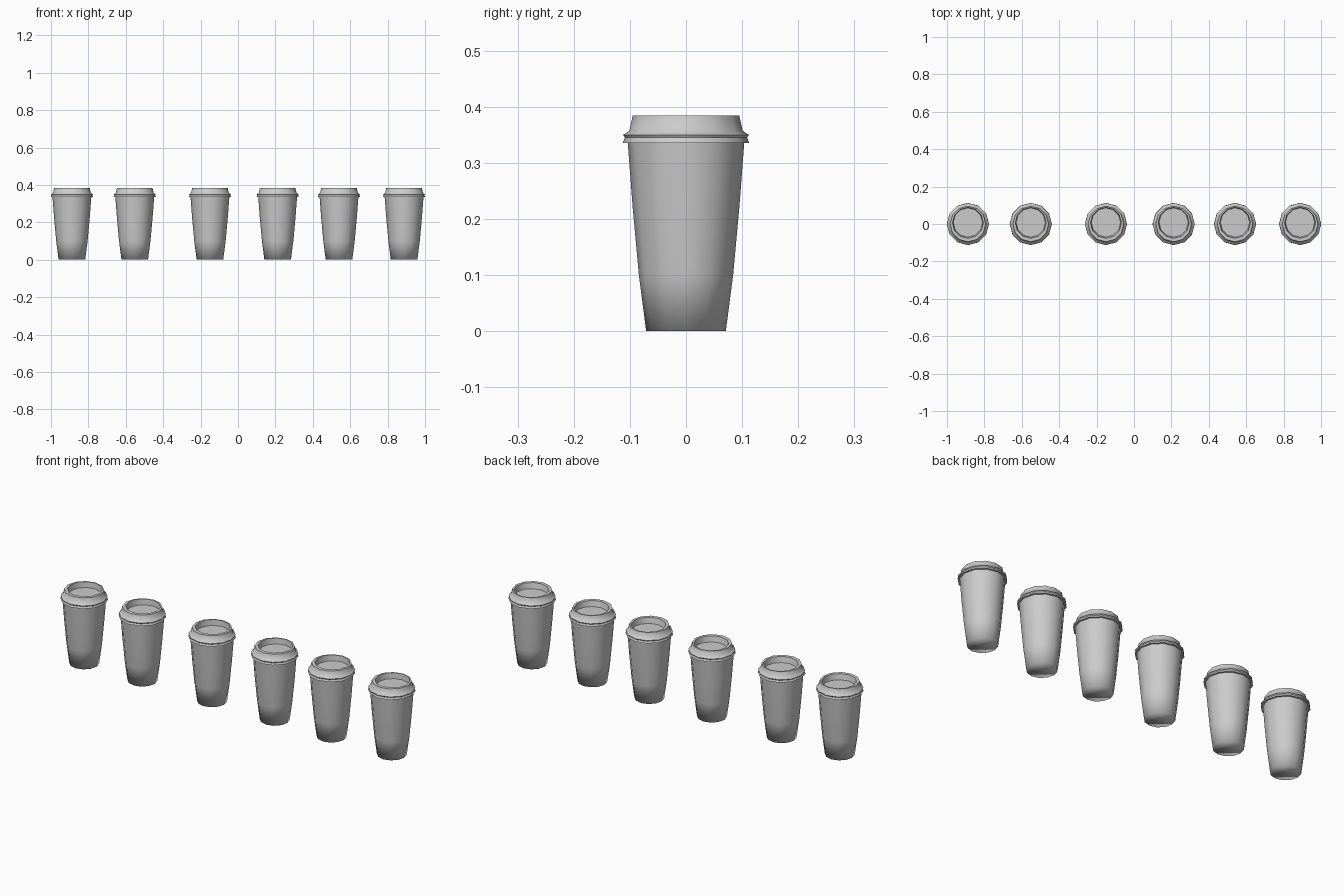
import bpy, bmesh, math

SIDES = 12
CUP_X = [-0.888, -0.552, -0.15, 0.212, 0.54, 0.888]

cube = bpy.data.objects.get("Cube")
if cube:
    bpy.data.objects.remove(cube, do_unlink=True)


def make_material(name, value):
    mat = bpy.data.materials.new(name)
    mat.use_nodes = True
    colour = (value, value, value, 1)
    mat.diffuse_color = colour
    mat.node_tree.nodes["Principled BSDF"].inputs["Base Color"].default_value = colour
    return mat


def lathe(name, rings, mat, cap_start, cap_end):
    """Skin a stack of rings given as (radius, height, y offset)."""
    bm = bmesh.new()
    loops = []
    for radius, z, shift in rings:
        loops.append([bm.verts.new((radius * math.cos(a), radius * math.sin(a) + shift, z))
                      for a in (math.tau * i / SIDES for i in range(SIDES))])
    for low, high in zip(loops, loops[1:]):
        for i in range(SIDES):
            j = (i + 1) % SIDES
            bm.faces.new((low[i], low[j], high[j], high[i]))
    if cap_start:
        bm.faces.new(loops[0][::-1])
    if cap_end:
        bm.faces.new(loops[-1])
    for face in bm.faces:
        face.smooth = True
    mesh = bpy.data.meshes.new(name)
    bm.to_mesh(mesh)
    bm.free()
    mesh.materials.append(mat)
    return mesh


grey = make_material("plain grey", 0.6)

# Tapered cup, slightly bowed near the base
body = lathe("cup_body", [
    (0.071, 0, 0), (0.084, 0.1, 0), (0.095, 0.22, 0), (0.104, 0.338, 0),
], grey, True, False)

# Lid with a flared skirt, a ridge, a raised rim and an off-centre recess
lid = lathe("cup_lid", [
    (0.102, 0.335, 0), (0.113, 0.335, 0), (0.109, 0.345, 0), (0.112, 0.350, 0),
    (0.101, 0.357, 0), (0.095, 0.384, 0), (0.083, 0.384, 0.006),
    (0.078, 0.355, 0.008),
], grey, False, True)

for number, x in enumerate(CUP_X, 1):
    for mesh in (body, lid):
        obj = bpy.data.objects.new(f"{mesh.name}_{number}", mesh)
        bpy.context.collection.objects.link(obj)
        obj.location.x = x
        obj.select_set(True)
        bpy.context.view_layer.objects.active = obj

# Keep the lid creases crisp while the round walls stay smooth
lid.set_sharp_from_angle(angle=math.radians(50))
